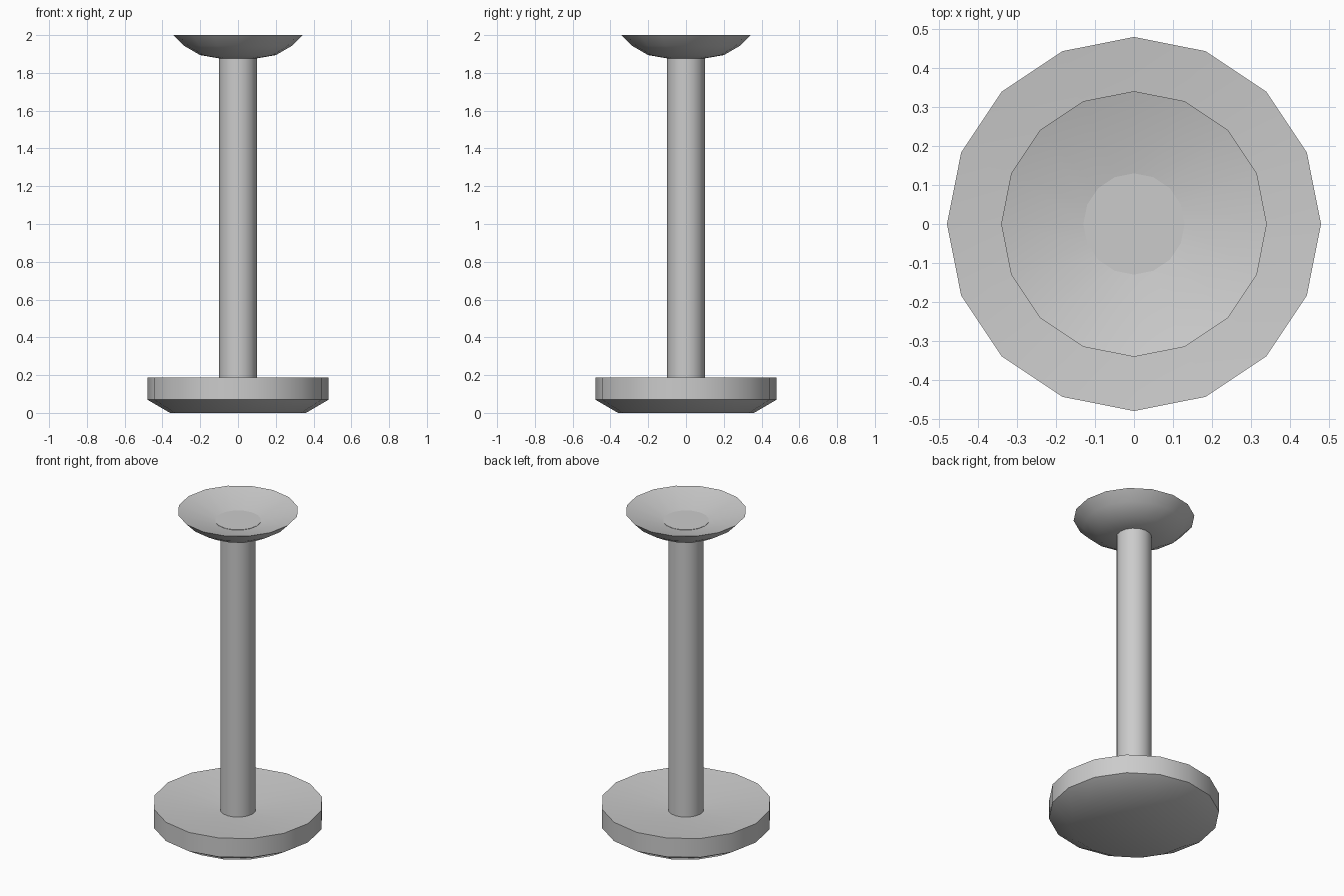
import bpy, bmesh, math

if "Cube" in bpy.data.objects:
    bpy.data.objects.remove(bpy.data.objects["Cube"])

SIDES = 16


def lathe(name, profile, angle=40):
    """Spin an (r, z) profile about z; points with r = 0 become poles."""
    bm = bmesh.new()
    rings = []
    for r, z in profile:
        if r == 0:
            rings.append([bm.verts.new((0, 0, z))] * SIDES)
        else:
            rings.append([bm.verts.new((r * math.cos(2 * math.pi * i / SIDES),
                                        r * math.sin(2 * math.pi * i / SIDES), z))
                          for i in range(SIDES)])
    for a, b in zip(rings, rings[1:]):
        for i in range(SIDES):
            j = (i + 1) % SIDES
            corners = list(dict.fromkeys((a[i], a[j], b[j], b[i])))
            bm.faces.new(corners)
    bmesh.ops.recalc_face_normals(bm, faces=bm.faces[:])
    mesh = bpy.data.meshes.new(name)
    bm.to_mesh(mesh)
    bm.free()
    obj = bpy.data.objects.new(name, mesh)
    bpy.context.collection.objects.link(obj)
    bpy.ops.object.select_all(action='DESELECT')
    obj.select_set(True)
    bpy.context.view_layer.objects.active = obj
    bpy.ops.object.shade_smooth_by_angle(angle=math.radians(angle))
    return obj


# Round foot: chamfered underneath, slightly dished on top
lathe("base", [(0, 0), (0.36, 0), (0.48, 0.07), (0.48, 0.187), (0.1, 0.145), (0, 0.145)])

# Upright column, sunk into the foot and the bowl
lathe("column", [(0, 0.14), (0.1, 0.14), (0.1, 1.88), (0, 1.88)])

# Shallow bowl with a thin rim
lathe("bowl", [(0, 1.875), (0.1, 1.877), (0.2, 1.894), (0.285, 1.943), (0.341, 2.0),
               (0.13, 1.941), (0, 1.935)])

# Flat disc in the bottom of the bowl
lathe("bowl_floor", [(0, 1.93), (0.13, 1.93), (0.13, 1.943), (0, 1.943)])
